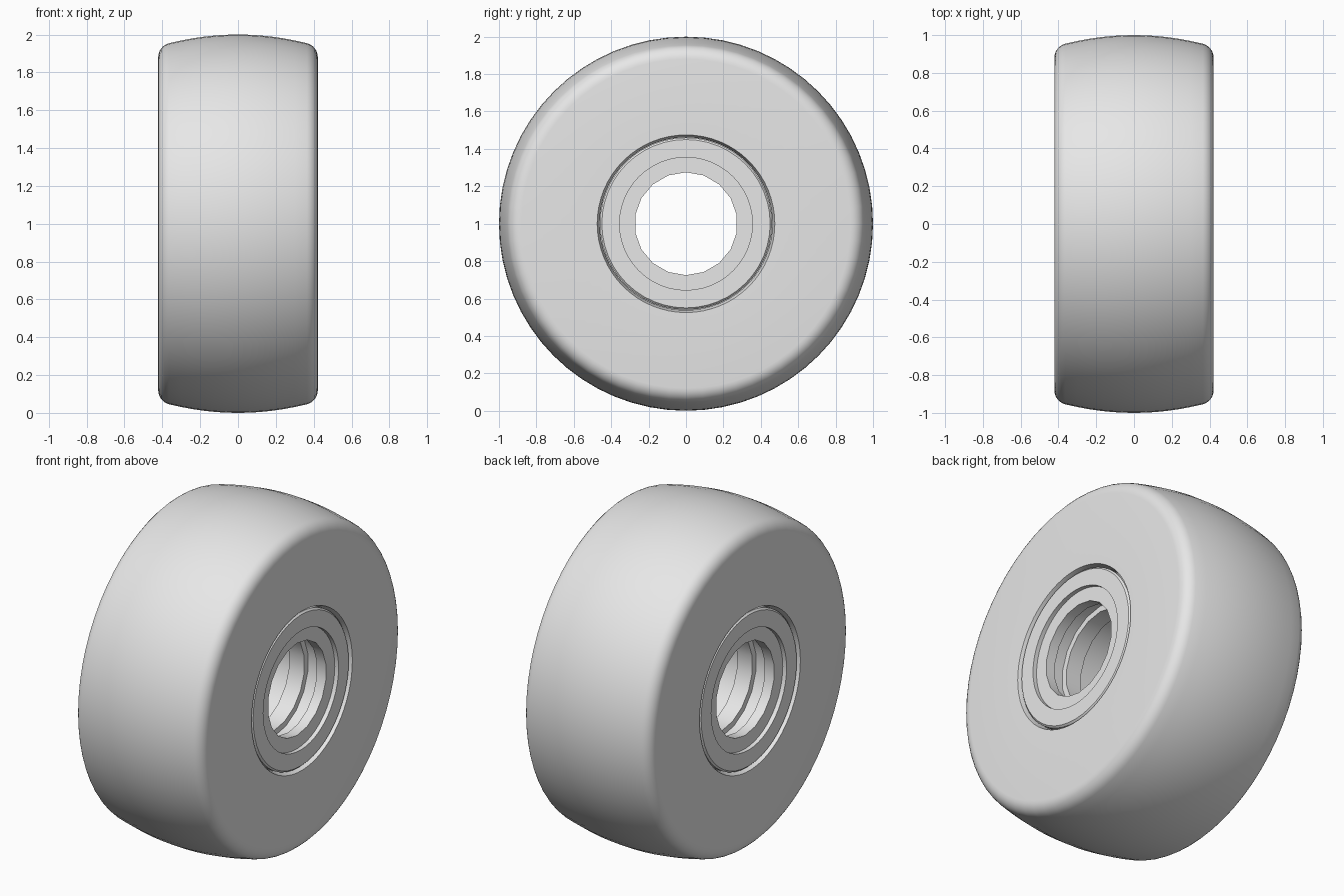
import bpy, bmesh, math

default_cube = bpy.data.objects.get("Cube")
if default_cube:
    bpy.data.objects.remove(default_cube, do_unlink=True)

grey = bpy.data.materials.new("light_grey")
grey.use_nodes = True
grey.diffuse_color = (0.8, 0.8, 0.8, 1)
grey.node_tree.nodes["Principled BSDF"].inputs["Base Color"].default_value = grey.diffuse_color


def arc(cx, cr, radius, start, end, steps):
    """Points (x, radius) of a rounded corner, angles in degrees from the x axis."""
    angles = [math.radians(start + (end - start) * i / steps) for i in range(steps + 1)]
    return [(cx + radius * math.cos(a), cr + radius * math.sin(a)) for a in angles]


def lathe(name, profile, sides):
    """Spin a closed (x, radius) profile around the wheel axle."""
    bm = bmesh.new()
    rings = []
    for i in range(sides):
        a = 2 * math.pi * i / sides
        rings.append([bm.verts.new((x, r * math.sin(a), 1 + r * math.cos(a)))
                      for x, r in profile])
    n = len(profile)
    for i in range(sides):
        here, there = rings[i], rings[(i + 1) % sides]
        for j in range(n):
            k = (j + 1) % n
            bm.faces.new((here[j], here[k], there[k], there[j]))
    bmesh.ops.recalc_face_normals(bm, faces=bm.faces)
    mesh = bpy.data.meshes.new(name)
    bm.to_mesh(mesh)
    bm.free()
    mesh.materials.append(grey)
    obj = bpy.data.objects.new(name, mesh)
    bpy.context.collection.objects.link(obj)
    bpy.ops.object.select_all(action='DESELECT')
    obj.select_set(True)
    bpy.context.view_layer.objects.active = obj
    bpy.ops.object.shade_smooth_by_angle(angle=math.radians(32))
    return obj


# Tyre: crowned tread, rounded shoulders, flat sides, chamfered bearing seat
crown = [(0.36 * i / 6, 1 - 0.045 * (i / 6) ** 2) for i in range(6)]
shoulder = arc(0.345, 0.88, 0.077, 75, 0, 6)
seat = [(0.422, 0.475), (0.38, 0.462), (0.14, 0.462)]
half = crown + shoulder + seat
tyre_profile = half + [(-x, r) for x, r in reversed(half[1:])]
lathe("tyre", tyre_profile, 64)

# Hub core between the two bearings
lathe("hub_core", [(-0.14, 0.47), (0.14, 0.47), (0.14, 0.31), (-0.14, 0.31)], 36)

# Bearings on both sides
for side, label in ((1, "left"), (-1, "right")):
    outer = [(0.14, 0.46), (0.405, 0.46), (0.415, 0.45), (0.415, 0.355),
             (0.36, 0.355), (0.14, 0.355)]
    shield = [(0.39, 0.36), (0.39, 0.275), (0.33, 0.275), (0.33, 0.32),
              (0.24, 0.32), (0.24, 0.285), (0.14, 0.285), (0.14, 0.36)]
    for name, profile, sides in (("bearing_outer_ring", outer, 48),
                                 ("bearing_inner_ring", shield, 18)):
        if name == "bearing_inner_ring":
            # keep the faceted inner ring tucked under the outer one
            profile = [(x, 0.365 if r == 0.36 else r) for x, r in profile]
        lathe(f"{label}_{name}", [(side * x, r) for x, r in profile], sides)
